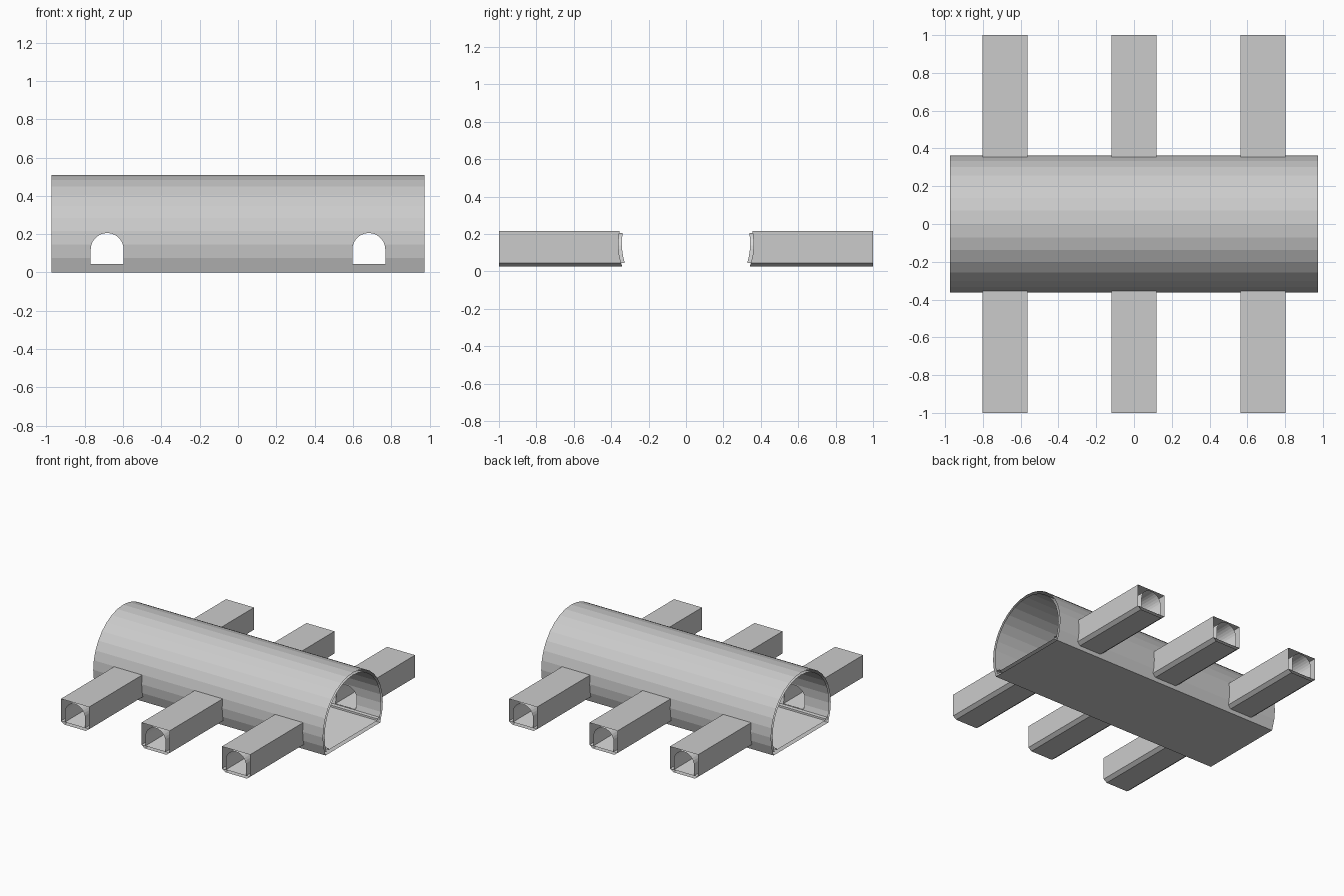
import bpy, bmesh
from math import sin, cos, pi, sqrt, asin
from mathutils import Vector

cube = bpy.data.objects.get("Cube")
if cube:
    bpy.data.objects.remove(cube, do_unlink=True)

LENGTH = 0.975                    # half length of the hall
AXIS_Z, R_OUT, R_IN = 0.147, 0.362, 0.343
HALF_W, TOP, DECK, BASE = 0.119, 0.215, 0.045, 0.025
ARCH_R, SPRING = 0.086, 0.12
SPACING = 0.683


def material(name, value):
    m = bpy.data.materials.new(name)
    m.use_nodes = True
    colour = (value, value, value, 1)
    m.diffuse_color = colour
    m.node_tree.nodes["Principled BSDF"].inputs["Base Color"].default_value = colour
    return m


concrete = material("grey concrete", 0.6)
pale = material("pale concrete", 0.72)


def sheet(start, end, closed, centre, inward=False):
    """Skin between two matching rings, facing away from (or towards) a centre."""
    bm = bmesh.new()
    a = [bm.verts.new(p) for p in start]
    b = [bm.verts.new(p) for p in end]
    n = len(a)
    for i in range(n if closed else n - 1):
        j = (i + 1) % n
        bm.faces.new((a[i], a[j], b[j], b[i]))
    bm.normal_update()
    for f in bm.faces:
        outward = f.normal.dot(f.calc_center_median() - Vector(centre)) > 0
        if outward == inward:
            f.normal_flip()
    return bm


def finish(bm, name, mat):
    mesh = bpy.data.meshes.new(name)
    bm.to_mesh(mesh)
    bm.free()
    mesh.materials.append(mat)
    ob = bpy.data.objects.new(name, mesh)
    bpy.context.collection.objects.link(ob)
    return ob


def hall_arc(r, z_end):
    """Arch section of the hall in (y, z), dropping to z_end on both sides."""
    drop = asin((AXIS_Z - z_end) / r)
    step = pi / 16
    angles = [-drop, -step] + [i * step for i in range(17)] + [pi + step, pi + drop]
    return [(r * cos(t), AXIS_Z + r * sin(t)) for t in angles]


def along_x(section, closed, centre, inward=False):
    return sheet([(-LENGTH, y, z) for y, z in section],
                 [(LENGTH, y, z) for y, z in section], closed, centre, inward)


def arch_section(cx=0):
    """Small doorway arch in (x, z), from left foot over to right foot."""
    legs = [DECK, 0.08]
    curve = [(cx - ARCH_R * cos(pi * i / 14), SPRING + ARCH_R * sin(pi * i / 14))
             for i in range(15)]
    return ([(cx - ARCH_R, z) for z in legs] + curve
            + [(cx + ARCH_R, z) for z in reversed(legs)])


def cut_doorways(bm, cx):
    """Slice the side walls along the doorway outline and remove the inside."""
    pts = arch_section(cx)
    planes = []
    for (x0, z0), (x1, z1) in zip(pts, pts[1:] + pts[:1]):
        planes.append((Vector((x0, 0, z0)), Vector((z0 - z1, 0, x1 - x0)).normalized()))
    planes.sort(key=lambda p: -abs(p[1].x))      # upright cuts first

    def wall_faces():
        return [f for f in bm.faces if f.calc_center_median().z < 0.25
                and abs(f.normal.z) < 0.8]

    for k, (co, no) in enumerate(planes):
        faces = wall_faces()
        if abs(no.x) < 0.999:
            faces = [f for f in faces if abs(f.calc_center_median().x - cx) < ARCH_R]
        geom = set(faces)
        for f in faces:
            geom.update(f.edges)
            geom.update(f.verts)
        bmesh.ops.bisect_plane(bm, geom=list(geom), dist=1e-6, plane_co=co, plane_no=no)
    gone = [f for f in wall_faces()
            if all((f.calc_center_median() - co).dot(no) < 1e-6 for co, no in planes)]
    bmesh.ops.delete(bm, geom=gone, context='FACES')
    bmesh.ops.dissolve_limit(bm, angle_limit=0.005, verts=bm.verts[:], edges=bm.edges[:])


# Main hall: outer shell with its base, inner lining, floor with side kerbs
axis = (0, 0, AXIS_Z)
outer = along_x(hall_arc(R_OUT, 0), True, axis)
inner = along_x(hall_arc(R_IN, 0.02), False, axis, True)
for bm, name in ((outer, "hall_shell"), (inner, "hall_lining")):
    for side in (-1, 1):
        cut_doorways(bm, side * SPACING)
    finish(bm, name, concrete)

kerb = [(0.325, 0.042), (0.295, 0.042), (0.295, 0.028)]
floor = kerb + [(-y, z) for y, z in reversed(kerb)]
finish(along_x(floor, False, (0, 0, 1), True), "hall_floor", pale)


# Side passages: box, arched lining and deck, each trimmed to the hall's curve
def passage_part(section, closed, cx, side, radius, centre_z, inward=False):
    def wall(z):
        return sqrt(radius ** 2 - (z - AXIS_Z) ** 2)
    near = [(cx + x, side * wall(z), z) for x, z in section]
    far = [(cx + x, side, z) for x, z in section]
    return sheet(near, far, closed, (cx, side * 0.7, centre_z), inward)


right_half = [(HALF_W, TOP), (HALF_W, AXIS_Z), (HALF_W, 0.09), (HALF_W, DECK),
              (HALF_W - 0.027, BASE)]
box = right_half + [(-x, z) for x, z in reversed(right_half)]
deck = [(-HALF_W, DECK), (HALF_W, DECK)]

for side, end in ((-1, "front"), (1, "back")):
    for i, place in ((-1, "right"), (0, "middle"), (1, "left")):
        cx = i * SPACING
        label = end + "_" + place + "_passage"
        r = R_IN if i else R_OUT
        finish(passage_part(box, True, cx, side, R_OUT, 0.12), label + "_box", concrete)
        lining = passage_part(arch_section(), False, cx, side, r, 0.12, True)
        finish(lining, label + "_lining", pale)
        finish(passage_part(deck, False, cx, side, r, 1, True), label + "_deck", pale)
